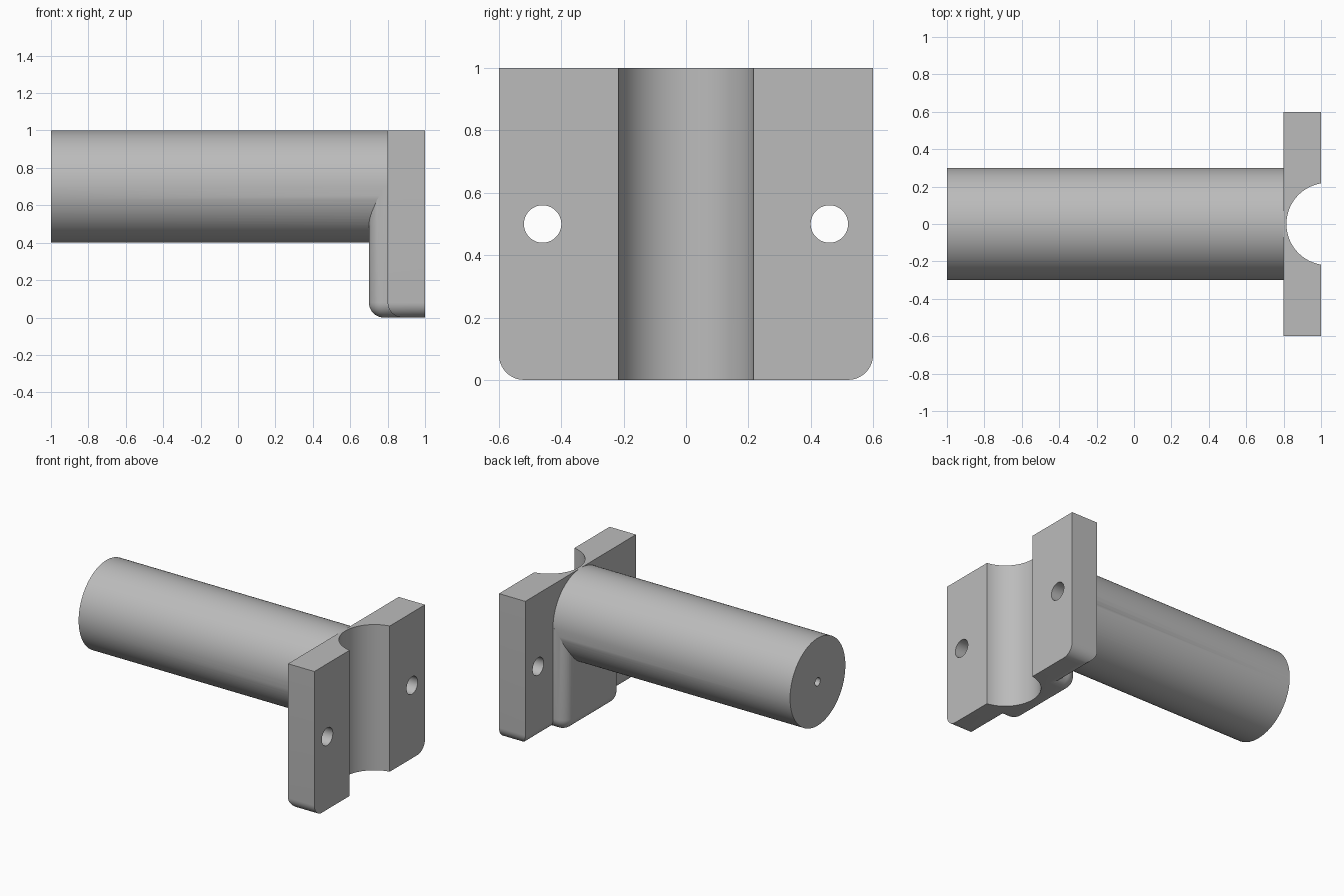
import bpy, bmesh, math
from mathutils import Matrix, Vector

if "Cube" in bpy.data.objects:
    bpy.data.objects.remove(bpy.data.objects["Cube"], do_unlink=True)

grey = bpy.data.materials.new("plain grey")
grey.use_nodes = True
colour = (0.5, 0.5, 0.5, 1)
grey.diffuse_color = colour
grey.node_tree.nodes["Principled BSDF"].inputs["Base Color"].default_value = colour


def finish(name, bm):
    bmesh.ops.recalc_face_normals(bm, faces=bm.faces)
    mesh = bpy.data.meshes.new(name)
    bm.to_mesh(mesh)
    bm.free()
    mesh.materials.append(grey)
    obj = bpy.data.objects.new(name, mesh)
    bpy.context.collection.objects.link(obj)
    return obj


def rounded_box(name, low, high, pick, radius):
    """Box whose edges chosen by pick(midpoint, direction) are rounded."""
    low, high = Vector(low), Vector(high)
    bm = bmesh.new()
    size = Matrix.Diagonal((*(high - low), 1))
    bmesh.ops.create_cube(bm, size=1, matrix=Matrix.Translation((low + high) / 2) @ size)
    chosen = []
    for e in bm.edges:
        a, b = (v.co for v in e.verts)
        if pick((a + b) / 2, (a - b).normalized()):
            chosen.append(e)
    bmesh.ops.bevel(bm, geom=chosen, offset=radius, offset_type='OFFSET',
                    segments=10, profile=0.5, affect='EDGES')
    return finish(name, bm)


def cylinder(name, centre, radius, length, along_x=True, sides=96):
    bm = bmesh.new()
    turn = Matrix.Rotation(math.pi / 2, 4, 'Y') if along_x else Matrix()
    half_step = Matrix.Rotation(math.pi / sides, 4, 'Z')
    bmesh.ops.create_cone(bm, cap_ends=True, segments=sides, radius1=radius, radius2=radius,
                          depth=length, matrix=Matrix.Translation(centre) @ turn @ half_step)
    return finish(name, bm)


def combine(body, other, operation):
    mod = body.modifiers.new(other.name, 'BOOLEAN')
    mod.operation, mod.object, mod.solver = operation, other, 'EXACT'
    graph = bpy.context.evaluated_depsgraph_get()
    mesh = bpy.data.meshes.new_from_object(body.evaluated_get(graph))
    body.modifiers.clear()
    body.data = mesh
    bpy.data.objects.remove(other, do_unlink=True)


# Mounting plate, rounded along the bottom ends and bottom back edge
bracket = rounded_box("mounting_bracket", (0.8, -0.6, 0), (1, 0.6, 1),
                      lambda m, d: m.z < 0.01 and (abs(d.x) > 0.9 or m.x < 0.81), 0.08)

# Support rib beneath the rod, rounded at its back and bottom
rib = rounded_box("support_rib", (0.7, -0.3, 0), (0.95, 0.3, 0.7),
                  lambda m, d: (m.z < 0.01 and m.x < 0.9) or (abs(d.z) > 0.9 and m.x < 0.71), 0.08)
combine(bracket, rib, 'UNION')

# Round rod
combine(bracket, cylinder("rod", (-0.075, 0, 0.7), 0.3, 1.85), 'UNION')

# Vertical groove, bolt holes and blind hole in the rod end
combine(bracket, cylinder("groove", (1.035, 0, 0.5), 0.22, 1.4, along_x=False), 'DIFFERENCE')
for y in (-0.46, 0.46):
    combine(bracket, cylinder("bolt_hole", (0.9, y, 0.5), 0.06, 0.6, sides=48), 'DIFFERENCE')
combine(bracket, cylinder("centre_hole", (-1, 0, 0.7), 0.028, 0.6, sides=32), 'DIFFERENCE')

# Smooth curved faces, keep real edges sharp
bpy.ops.object.select_all(action='DESELECT')
bracket.select_set(True)
bpy.context.view_layer.objects.active = bracket
bpy.ops.object.shade_smooth_by_angle(angle=math.radians(25))
